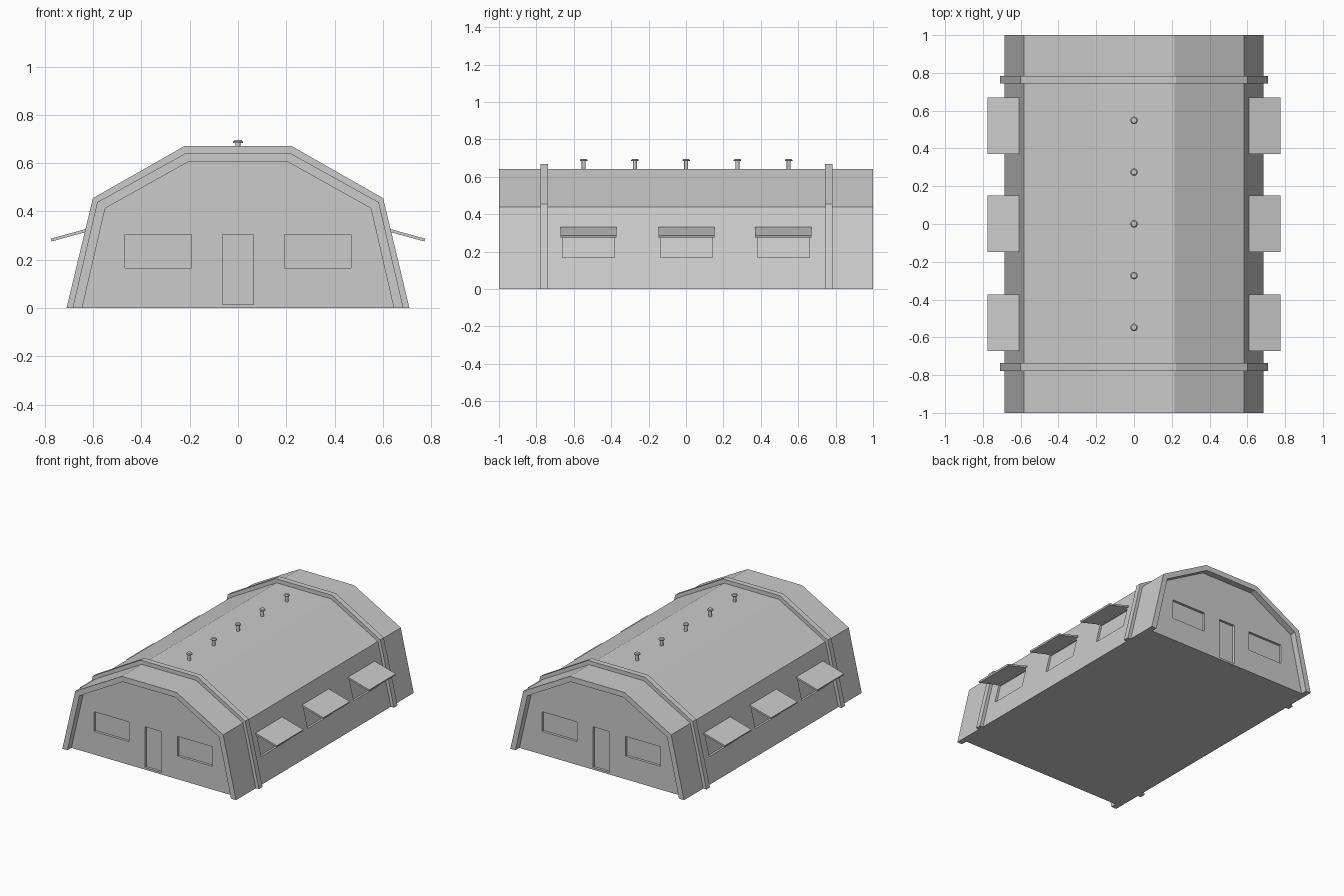
import bpy, bmesh

if "Cube" in bpy.data.objects:
    bpy.data.objects.remove(bpy.data.objects["Cube"])

def prism(name, profile, y0, y1):
    """Extrude an (x, z) profile along y."""
    bm = bmesh.new()
    a = bm.faces.new([bm.verts.new((x, y0, z)) for x, z in profile])
    ext = bmesh.ops.extrude_face_region(bm, geom=[a])['geom']
    bmesh.ops.translate(bm, vec=(0, y1 - y0, 0),
                        verts=[v for v in ext if isinstance(v, bmesh.types.BMVert)])
    bmesh.ops.recalc_face_normals(bm, faces=bm.faces)
    me = bpy.data.meshes.new(name)
    bm.to_mesh(me)
    bm.free()
    ob = bpy.data.objects.new(name, me)
    bpy.context.collection.objects.link(ob)
    return ob

def arch(half):
    """Full arch profile from its right half, bottom to top."""
    return half + [(-x, z) for x, z in reversed(half)]

def rect(x0, x1, z0, z1):
    return [(x0, z0), (x1, z0), (x1, z1), (x0, z1)]

def cut(target, cutter):
    m = target.modifiers.new("cut", 'BOOLEAN')
    m.operation, m.solver, m.object = 'DIFFERENCE', 'EXACT', cutter
    bpy.context.view_layer.objects.active = target
    bpy.ops.object.modifier_apply(modifier=m.name)
    bpy.data.objects.remove(cutter)

# Hut body
hull = [(0.685, 0), (0.583, 0.438), (0.215, 0.642)]
body = prism("hut_body", arch(hull), -1, 1)

# Recessed end walls, with their windows and doors
inner = [(0.6565, -0.05), (0.55, 0.413), (0.208, 0.604)]
WALL, INSET = 0.955, 0.018
for s in (-1, 1):
    cut(body, prism("recess_cutter", arch(inner), s * WALL, s * 1.1))
for s in (-1, 1):
    for r in (rect(-0.467, -0.192, 0.165, 0.305), rect(0.192, 0.467, 0.165, 0.305),
              rect(-0.064, 0.064, 0.014, 0.305)):
        cut(body, prism("opening_cutter", r, s * (WALL - INSET), s * (WALL + 0.02)))

# Side windows sunk into the sloping walls, each under an awning
def wall_x(z):
    return 0.685 - 0.2329 * z

for s in (-1, 1):
    for y in (-0.522, 0.002, 0.52):
        z0, z1 = 0.17, 0.31
        p = [(wall_x(z0) - 0.015, z0), (wall_x(z0) + 0.03, z0),
             (wall_x(z1) + 0.03, z1), (wall_x(z1) - 0.015, z1)]
        cut(body, prism("window_cutter", [(s * x, z) for x, z in p], y - 0.139, y + 0.139))
        p = [(0.606, 0.321), (0.772, 0.276), (0.776, 0.287), (0.609, 0.333)]
        prism("awning", [(s * x, z) for x, z in p], y - 0.15, y + 0.15)

# Raised ribs around the hull
outer = [(0.71, 0), (0.601, 0.455), (0.223, 0.67)]
under = [(0.675, 0), (0.575, 0.432), (0.212, 0.634)]
ring = outer + [(-x, z) for x, z in reversed(outer)] + \
    [(-x, z) for x, z in under] + list(reversed(under))
for y in (-0.757, 0.763):
    prism("rib", ring, y - 0.02, y + 0.02)

# Roof vents: stem with a shallow bevelled cap
for i in range(5):
    y = -0.547 + i * 0.274
    for name, r1, r2, z0, z1 in (("vent_stem", 0.011, 0.011, 0.635, 0.686),
                                 ("vent_cap", 0.02, 0.02, 0.684, 0.690),
                                 ("vent_cap_top", 0.02, 0.014, 0.690, 0.696)):
        bpy.ops.mesh.primitive_cone_add(vertices=16, radius1=r1, radius2=r2, depth=z1 - z0,
                                        location=(0, y, (z0 + z1) / 2))
        bpy.context.object.name = name
